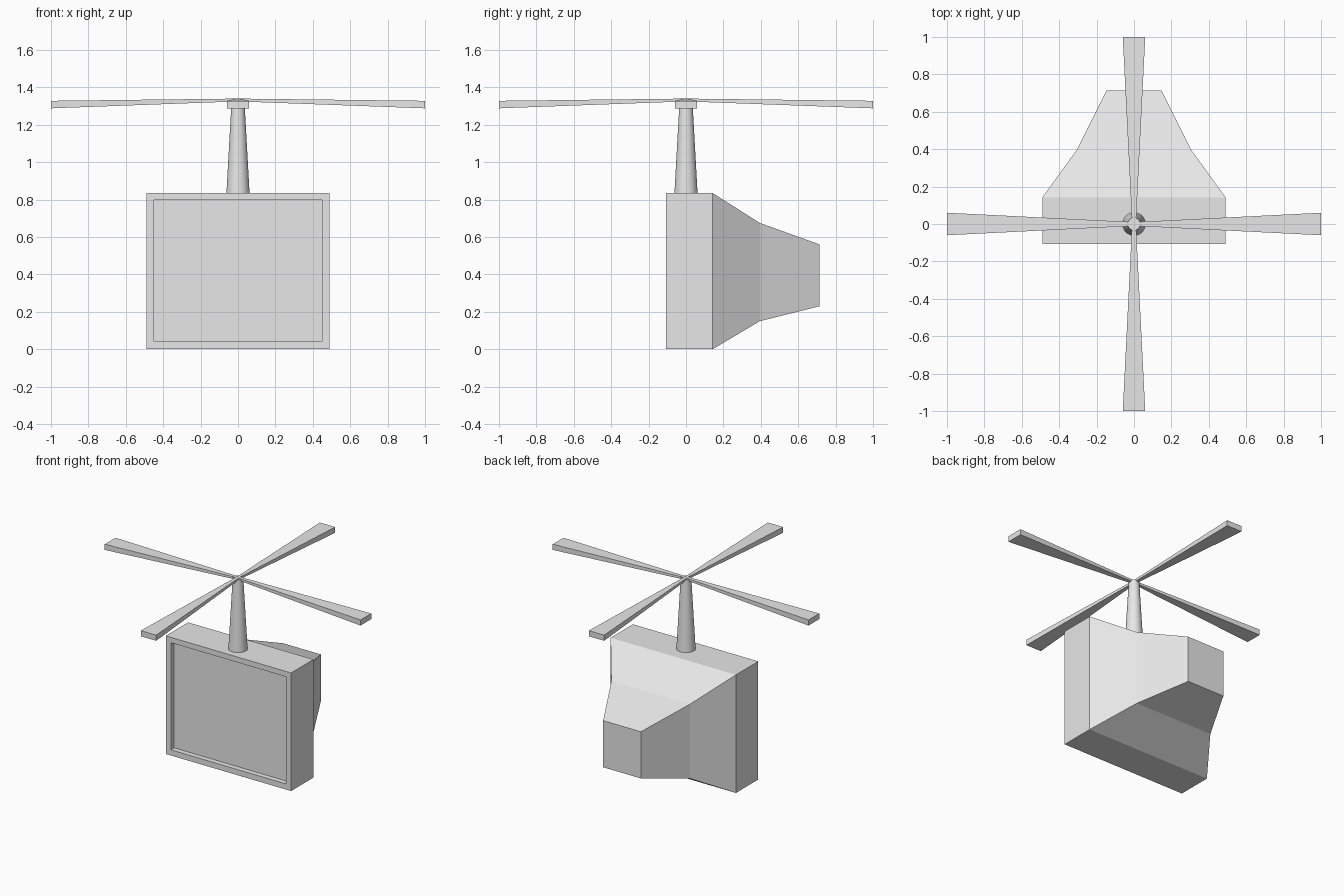
import bpy, bmesh, math
from mathutils import Matrix

cube = bpy.data.objects.get("Cube")
if cube:
    bpy.data.objects.remove(cube, do_unlink=True)

grey = bpy.data.materials.new("light grey")
grey.use_nodes = True
grey.diffuse_color = (0.8, 0.8, 0.8, 1)
grey.node_tree.nodes["Principled BSDF"].inputs["Base Color"].default_value = (0.8, 0.8, 0.8, 1)


def finish(bm, name):
    bmesh.ops.recalc_face_normals(bm, faces=bm.faces)
    mesh = bpy.data.meshes.new(name)
    bm.to_mesh(mesh)
    bm.free()
    mesh.materials.append(grey)
    obj = bpy.data.objects.new(name, mesh)
    bpy.context.collection.objects.link(obj)
    return obj


def loft(bm, sections):
    """Skin rectangles given as (y, half width, bottom, top)."""
    rings = [[bm.verts.new(p) for p in ((-w, y, lo), (w, y, lo), (w, y, hi), (-w, y, hi))]
             for y, w, lo, hi in sections]
    for a, b in zip(rings, rings[1:]):
        for i in range(4):
            j = (i + 1) % 4
            bm.faces.new((a[i], a[j], b[j], b[i]))
    bm.faces.new(rings[0])
    bm.faces.new(rings[-1])


# Screen recess, front frame, deep casing and tapering back in one skin
bm = bmesh.new()
loft(bm, [(-0.07, 0.45, 0.04, 0.797),
          (-0.107, 0.45, 0.04, 0.797),
          (-0.107, 0.49, 0, 0.835),
          (0.142, 0.49, 0, 0.835),
          (0.395, 0.307, 0.15, 0.675),
          (0.715, 0.147, 0.23, 0.56)])
finish(bm, "monitor_casing")

# Tapered mast
bm = bmesh.new()
bmesh.ops.create_cone(bm, cap_ends=True, segments=32, radius1=0.062, radius2=0.034,
                      depth=0.505, matrix=Matrix.Translation((0, 0, 1.0825)))
mast = finish(bm, "mast")
bpy.context.view_layer.objects.active = mast
mast.select_set(True)
bpy.ops.object.shade_smooth_by_angle(angle=math.radians(40))
mast.select_set(False)

# Four blades, widening and thickening towards the tips
for i, side in enumerate(("back", "left", "front", "right")):
    bm = bmesh.new()
    loft(bm, [(0, 0.01, 1.325, 1.34), (1, 0.06, 1.288, 1.328)])
    bm.transform(Matrix.Rotation(-i * math.pi / 2, 4, 'Z'))
    finish(bm, "rotor_blade_" + side)
